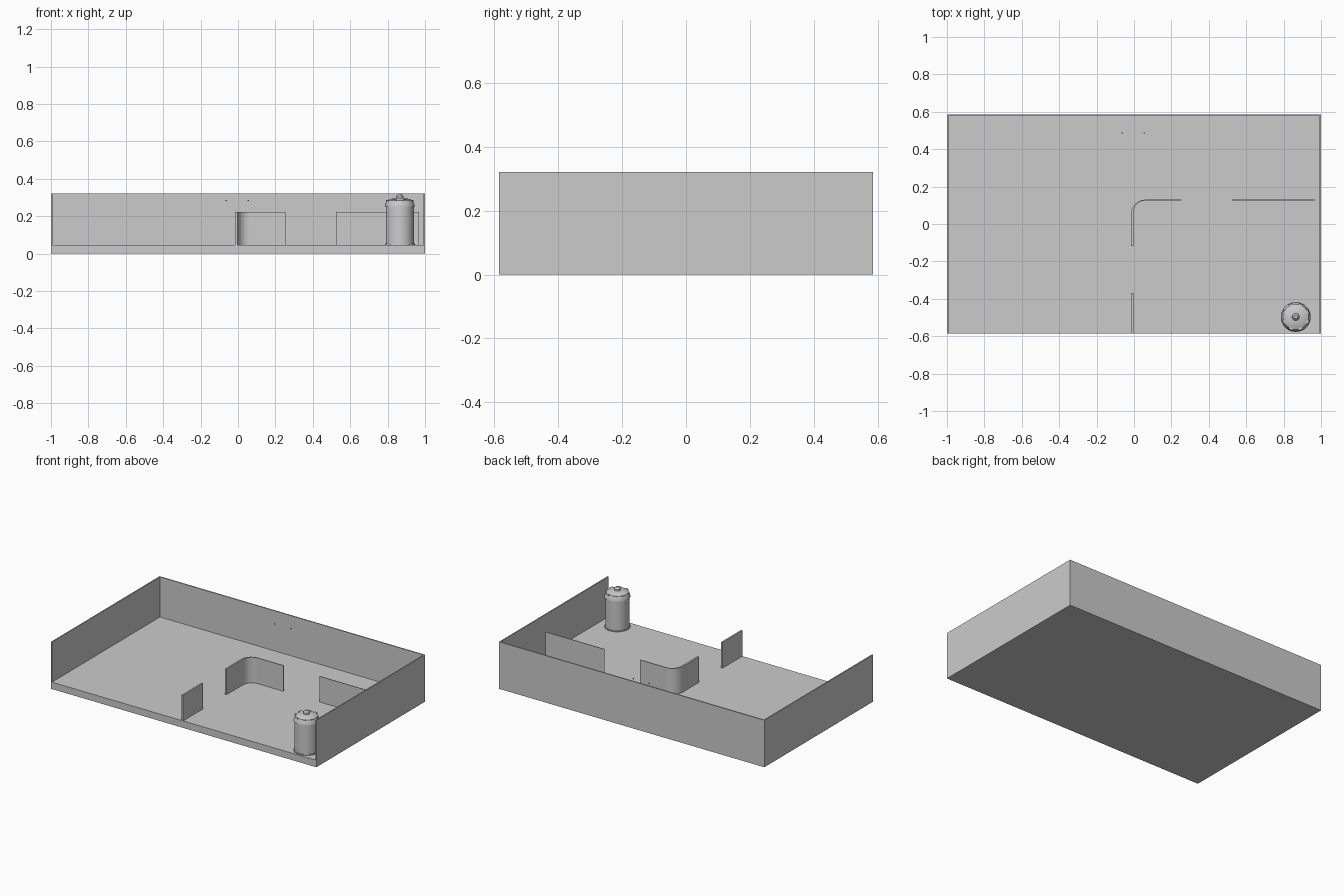
import bpy, bmesh, math

if "Cube" in bpy.data.objects:
    bpy.data.objects.remove(bpy.data.objects["Cube"])

CX, CY = 0.865, -0.497   # bin position
FLOOR = 0.047


def mesh_object(name, bm):
    bmesh.ops.recalc_face_normals(bm, faces=bm.faces[:])
    me = bpy.data.meshes.new(name)
    bm.to_mesh(me)
    bm.free()
    ob = bpy.data.objects.new(name, me)
    bpy.context.collection.objects.link(ob)
    return ob


def prism(name, outline, z0, z1):
    """Extrude a flat outline upward."""
    bm = bmesh.new()
    f = bm.faces.new([bm.verts.new((x, y, z0)) for x, y in outline])
    top = bmesh.ops.extrude_face_region(bm, geom=[f])["geom"]
    for v in top:
        if isinstance(v, bmesh.types.BMVert):
            v.co.z = z1
    return mesh_object(name, bm)


def box(name, x0, x1, y0, y1, z0, z1):
    return prism(name, [(x0, y0), (x1, y0), (x1, y1), (x0, y1)], z0, z1)


def lathe(name, profile, steps=32):
    """Spin a radius/height profile around the bin axis."""
    bm = bmesh.new()
    vs = [bm.verts.new((CX + r, CY, z)) for r, z in profile]
    es = [bm.edges.new(p) for p in zip(vs, vs[1:])]
    bmesh.ops.spin(bm, geom=vs + es, cent=(CX, CY, 0), axis=(0, 0, 1),
                   angle=math.tau, steps=steps, use_duplicate=False)
    bmesh.ops.remove_doubles(bm, verts=bm.verts[:], dist=1e-5)
    ob = mesh_object(name, bm)
    for o in bpy.context.selected_objects:
        o.select_set(False)
    bpy.context.view_layer.objects.active = ob
    ob.select_set(True)
    bpy.ops.object.shade_smooth_by_angle(angle=math.radians(30))
    return ob


# Room shell, open at the front: one U-shaped wall on a floor slab
T, W, D, H = 0.008, 1.0, 0.585, 0.32
box("floor", -W, W, -D, D, 0, FLOOR)
prism("outer_walls", [(-W, -D), (-W + T, -D), (-W + T, D - T), (W - T, D - T),
                      (W - T, -D), (W, -D), (W, D), (-W, D)], 0, H)

# Low partitions, one with a rounded corner
PT = 0.222
arc = [math.pi - math.pi / 2 * i / 10 for i in range(11)]
outer = [(0.06 + 0.076 * math.cos(a), 0.055 + 0.075 * math.sin(a)) for a in arc]
inner = [(0.06 + 0.064 * math.cos(a), 0.055 + 0.070 * math.sin(a)) for a in arc]
prism("curved_partition", [(-0.016, -0.118)] + outer + [(0.255, 0.13), (0.255, 0.125)]
      + inner[::-1] + [(-0.004, -0.118)], FLOOR, PT)
box("front_partition", -0.016, -0.004, -D, -0.37, FLOOR, PT)
box("right_partition", 0.525, 0.967, 0.125, 0.13, FLOOR, PT)

# Two tiny floating fixtures near the back wall
for i, x in enumerate((-0.062, 0.056)):
    box(f"fixture_{i + 1}", x - 0.004, x + 0.004, 0.483, 0.489, 0.28, 0.286)

# Lidded canister: base rim, body, shoulder, lid and knob
lathe("canister_base", [(0, FLOOR), (0.08, FLOOR), (0.08, 0.053), (0, 0.053)])
lathe("canister_body", [(0, 0.05), (0.075, 0.05), (0.075, 0.255), (0, 0.255)])
lathe("canister_lid", [(0, 0.25), (0.08, 0.25), (0.08, 0.259), (0.068, 0.284),
                       (0.055, 0.291), (0.022, 0.297), (0, 0.297)])
lathe("canister_knob", [(0, 0.294), (0.02, 0.294), (0.019, 0.307), (0.009, 0.319), (0, 0.319)], 16)

# Small raised clips around the lid
for i in range(8):
    a = math.tau * (i + 0.5) / 8
    bpy.ops.mesh.primitive_cube_add(
        size=1, location=(CX + 0.068 * math.cos(a), CY + 0.068 * math.sin(a), 0.283),
        rotation=(0, 0, a))
    clip = bpy.context.object
    clip.name = f"lid_clip_{i + 1}"
    clip.scale = (0.012, 0.022, 0.008)
